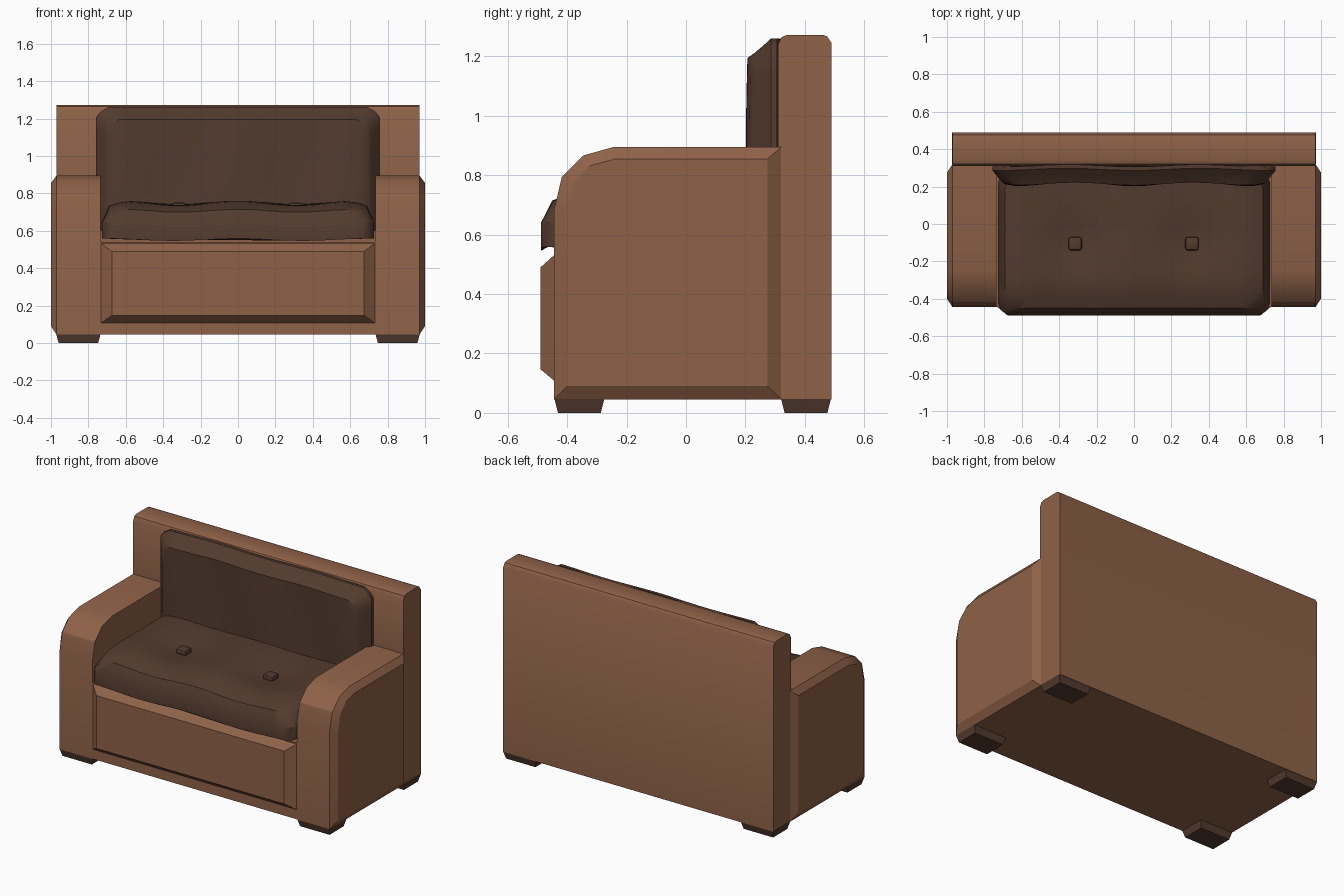
import bpy, bmesh, math
from mathutils import Vector

if "Cube" in bpy.data.objects:
    bpy.data.objects.remove(bpy.data.objects["Cube"])


def material(name, col):
    m = bpy.data.materials.new(name)
    m.diffuse_color = (*col, 1)
    m.use_nodes = True
    m.node_tree.nodes["Principled BSDF"].inputs["Base Color"].default_value = m.diffuse_color
    return m


TAN = material("tan leather", (0.275, 0.122, 0.065))
DARK = material("dark brown leather", (0.085, 0.043, 0.027))


def finish(bm, name, mat, angle=None):
    bmesh.ops.recalc_face_normals(bm, faces=bm.faces)
    me = bpy.data.meshes.new(name)
    bm.to_mesh(me)
    bm.free()
    ob = bpy.data.objects.new(name, me)
    me.materials.append(mat)
    bpy.context.collection.objects.link(ob)
    if angle:
        bpy.ops.object.select_all(action='DESELECT')
        ob.select_set(True)
        bpy.context.view_layer.objects.active = ob
        bpy.ops.object.shade_smooth_by_angle(angle=math.radians(angle))
    return ob


def loft(name, rings, mat, angle=None):
    """Solid skinned through rings of equal point count, capped at both ends."""
    bm = bmesh.new()
    loops = [[bm.verts.new(p) for p in r] for r in rings]
    n = len(loops[0])
    for a, b in zip(loops, loops[1:]):
        for i in range(n):
            j = (i + 1) % n
            bm.faces.new((a[i], a[j], b[j], b[i]))
    bm.faces.new(loops[0])
    bm.faces.new(loops[-1])
    return finish(bm, name, mat, angle)


def rect_xy(x0, x1, y0, y1, z):
    return [(x0, y0, z), (x1, y0, z), (x1, y1, z), (x0, y1, z)]


def rect_xz(x, z0, z1, y):
    return [(-x, y, z0), (x, y, z0), (x, y, z1), (-x, y, z1)]


# backrest slab with softened top edges
back = [(0.32, 0.045), (0.49, 0.045), (0.49, 1.245), (0.475, 1.268), (0.46, 1.273),
        (0.34, 1.273), (0.322, 1.265), (0.31, 1.24), (0.31, 0.895)]
loft("backrest", [[(x, y, z) for y, z in back] for x in (-0.97, 0.97)], TAN, 35)

# seat base between the arms
loft("seat_base", [rect_xy(-0.75, 0.75, -0.443, 0.33, z) for z in (0.045, 0.54)], TAN)

# raised front panel with bevelled border
loft("front_panel", [rect_xz(0.735, 0.105, 0.535, -0.44),
                     rect_xz(0.675, 0.147, 0.49, -0.49)], TAN)

# arms: rounded front profile, chamfered outer side
arm = [(-0.445, 0.045), (-0.445, 0.68), (-0.418, 0.795), (-0.345, 0.867),
       (-0.245, 0.895), (0.32, 0.895), (0.32, 0.045)]
arm_outer = [(-0.40, 0.09), (-0.40, 0.67), (-0.382, 0.77), (-0.322, 0.832),
             (-0.238, 0.855), (0.275, 0.855), (0.275, 0.09)]
for s, side in ((-1, "left"), (1, "right")):
    loft(side + "_arm", [[(s * x, y, z) for y, z in prof] for x, prof in
                         ((0.735, arm), (0.97, arm), (1.0, arm_outer))], TAN, 32)
    # tapered feet
    for y0, y1, end in ((-0.443, -0.275, "front"), (0.32, 0.488, "back")):
        xs = sorted((s * 0.735, s * 0.972))
        loft(f"{end}_{side}_foot",
             [rect_xy(xs[0] + 0.013, xs[1] - 0.013, y0 + 0.012, y1 - 0.012, 0),
              rect_xy(xs[0], xs[1], y0, y1, 0.047)], DARK)


def cushion(name, hx, hy, top, rings, place, nx=24, ny=12):
    """Padded sheet with a height function, wrapped down through (outset, height) rings."""
    bm = bmesh.new()
    bmesh.ops.create_grid(bm, x_segments=nx, y_segments=ny, size=1)
    for v in bm.verts:
        x, y = v.co.x * hx, v.co.y * hy
        if abs(v.co.x) > 0.99 and abs(v.co.y) > 0.99:
            x, y = x * (1 - 0.02 / hx), y * (1 - 0.02 / hy)
        v.co = Vector((x, y, top(x, y)))
    edges = [e for e in bm.edges if e.is_boundary]
    base = None
    for out, h in rings:
        ext = bmesh.ops.extrude_edge_only(bm, edges=edges)["geom"]
        edges = [e for e in ext if isinstance(e, bmesh.types.BMEdge)]
        verts = [v for v in ext if isinstance(v, bmesh.types.BMVert)]
        if base is None:
            base = {}
        for v in verts:
            x, y = v.co.x, v.co.y
            wob = 0.006 * math.cos(x * 9)
            v.co = Vector((x * (1 + out / hx), y * (1 + out / hy), h + wob))
    bmesh.ops.holes_fill(bm, edges=edges)
    for v in bm.verts:
        v.co = place(v.co)
    return finish(bm, name, DARK, 35)


BUTTONS = ((-0.315, -0.105), (0.31, -0.105))


# seat cushion, dimpled around its buttons
def seat_top(x, y):
    y -= 0.1  # cushion centre sits at y = -0.1
    z = 0.752 + 0.008 * math.cos(x * 10)
    for bx, by in BUTTONS:
        z -= 0.028 * math.exp(-((x - bx) ** 2 + (y - by) ** 2) / 0.022)
    front = max(0, (-0.25 - y) / 0.2)
    side = max(0, (abs(x) - 0.55) / 0.14)
    return z - 0.045 * front ** 2 - 0.025 * side ** 2


cushion("seat_cushion", 0.69, 0.35, seat_top, [(0.038, 0.635), (0.0, 0.552)],
        lambda c: Vector((c.x, c.y - 0.1, c.z)))


# back cushion, standing upright against the backrest
def back_top(x, v):
    edge = max(0, abs(x) / 0.7 - 0.9) * 0.1
    return 0.098 + 0.012 * math.cos(x * 10) * (0.5 + 0.5 * math.cos(v * 5)) - edge


cushion("back_cushion", 0.695, 0.275, back_top,
        [(0.017, 0.075), (0.024, 0.045), (0.02, 0.02), (0.0, 0.0)],
        lambda c: Vector((c.x, 0.312 - c.z, 0.92 + c.y)))

# buttons
for i, (bx, by) in enumerate(BUTTONS):
    bm = bmesh.new()
    bmesh.ops.create_cube(bm, size=1)
    for v in bm.verts:
        v.co = Vector((v.co.x * 0.072 + bx, v.co.y * 0.072 + by, v.co.z * 0.04 + 0.73))
    bmesh.ops.bevel(bm, geom=bm.edges[:], offset=0.013, segments=2,
                    profile=0.5, affect='EDGES')
    finish(bm, f"seat_button_{i + 1}", DARK, 40)
